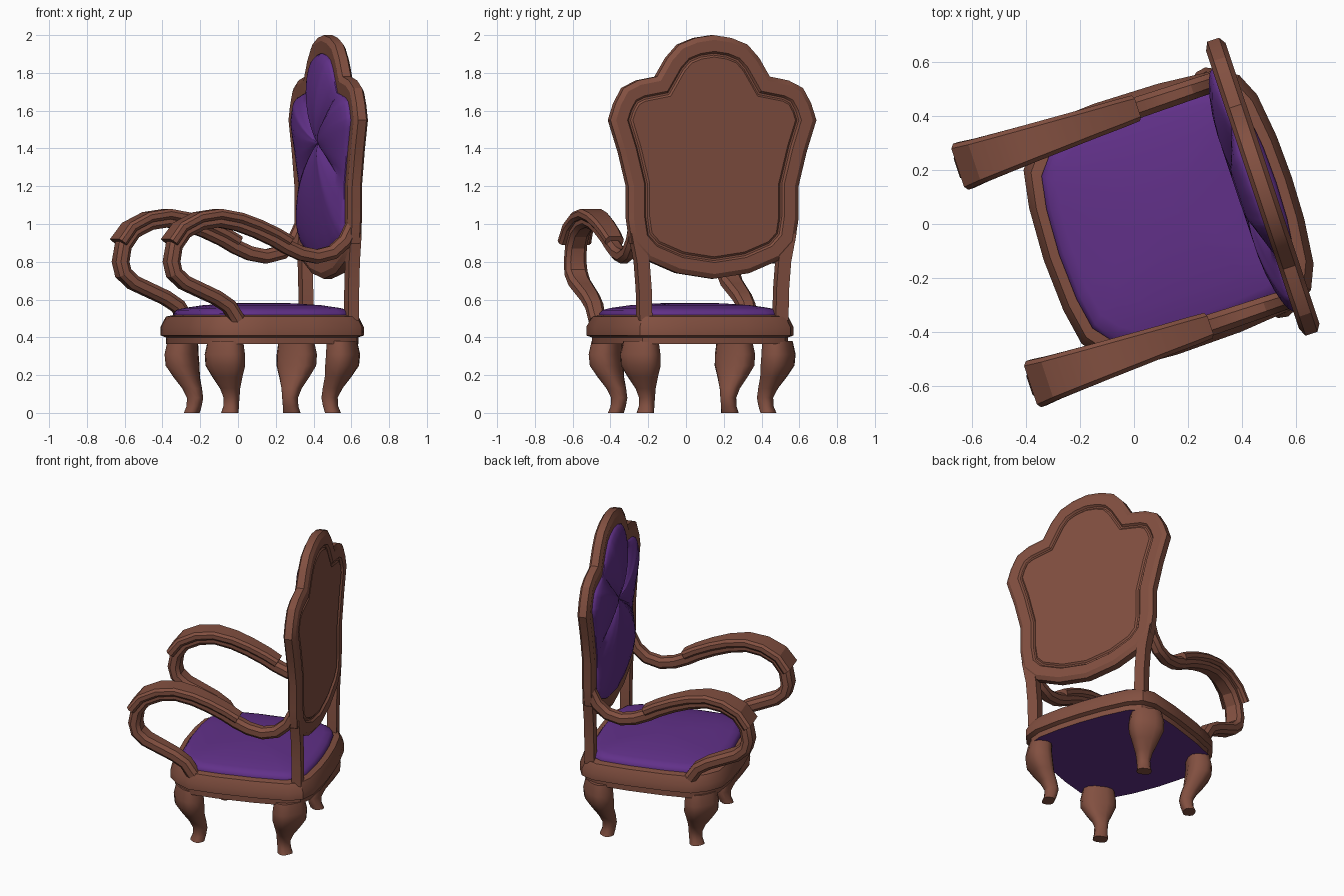
import bpy, bmesh, math
from mathutils import Vector, Matrix

if "Cube" in bpy.data.objects:
    bpy.data.objects.remove(bpy.data.objects["Cube"])

# The chair is built facing local -x, then turned about z
TURN = Matrix.Rotation(math.radians(18.5), 4, 'Z')
YC = -0.02


def material(name, rgb):
    m = bpy.data.materials.new(name)
    m.diffuse_color = (*rgb, 1)
    m.use_nodes = True
    m.node_tree.nodes["Principled BSDF"].inputs["Base Color"].default_value = m.diffuse_color
    return m


WOOD = material("brown wood", (0.225, 0.08, 0.052))
PURPLE = material("purple fabric", (0.12, 0.03, 0.25))


def loft(name, rings, mat, angle=30, caps=(None, None)):
    """Skin a list of closed rings; caps may override the end materials."""
    bm = bmesh.new()
    vs = [[bm.verts.new(p) for p in r] for r in rings]
    n = len(rings[0])
    for a, b in zip(vs, vs[1:]):
        for i in range(n):
            bm.faces.new((a[i], a[(i + 1) % n], b[(i + 1) % n], b[i]))
    ends = [bm.faces.new(vs[0]), bm.faces.new(vs[-1])]
    mats = [mat]
    for f, c in zip(ends, caps):
        if c:
            mats.append(c)
            f.material_index = len(mats) - 1
    bmesh.ops.recalc_face_normals(bm, faces=bm.faces)
    bm.transform(TURN @ Matrix.Translation((0, YC, 0)))
    me = bpy.data.meshes.new(name)
    bm.to_mesh(me)
    bm.free()
    for m in mats:
        me.materials.append(m)
    ob = bpy.data.objects.new(name, me)
    bpy.context.collection.objects.link(ob)
    bpy.ops.object.select_all(action='DESELECT')
    ob.select_set(True)
    bpy.context.view_layer.objects.active = ob
    bpy.ops.object.shade_smooth_by_angle(angle=math.radians(angle))
    return ob


def mirrored(half, axis):
    """Close a half outline whose first and last points lie on the mirror line."""
    flip = [tuple(-c if i == axis else c for i, c in enumerate(p)) for p in half[-2:0:-1]]
    return [Vector(p) for p in list(half) + flip]


def inset(poly, d):
    """Offset a clockwise outline inwards."""
    out = []
    n = len(poly)
    for i, p in enumerate(poly):
        a = (p - poly[i - 1]).normalized()
        b = (poly[(i + 1) % n] - p).normalized()
        na, nb = Vector((a.y, -a.x)), Vector((b.y, -b.x))
        m = (na + nb).normalized()
        out.append(p + m * d / max(m.dot(na), 0.8))
    return out


# Seat: moulded wooden rim and purple cushion
seat_half = [(-.36, 0), (-.35, .2), (-.325, .34), (-.26, .42), (-.168, .48), (0, .49),
             (.25, .485), (.465, .465), (.545, .42), (.585, .33), (.605, .16), (.61, 0)]
seat = mirrored(seat_half, 1)


def seat_ring(d, z):
    k = 1 - d / 0.48
    return [(0.125 + (p.x - 0.125) * k, p.y * k, z) for p in seat]


loft("seat_rim", [seat_ring(d, z) for d, z in
                  ((.025, .365), (.025, .4), (0, .41), (0, .455), (.025, .51), (.07, .52))],
     WOOD, caps=(PURPLE, None))
loft("seat_cushion", [seat_ring(d, z) for d, z in
                      ((.06, .50), (.06, .525), (.075, .545), (.11, .555), (.2, .57),
                       (.33, .58), (.43, .583))], PURPLE, 40)

# Back panel: shaped frame with a recessed plate
back_half = [(0, 2.0), (.1, 1.985), (.19, 1.95), (.255, 1.88), (.315, 1.78), (.42, 1.76),
             (.5, 1.72), (.545, 1.64), (.575, 1.55), (.52, 1.38), (.475, 1.2), (.475, 1.03),
             (.455, .9), (.37, .81), (.2, .74), (0, .71)]
back = mirrored(back_half, 0)


def back_ring(d, x):
    return [(x, p.x, p.y) for p in inset(back, d)]


loft("back_frame", [back_ring(d, x) for d, x in
                    ((.11, .485), (.1, .465), (.03, .457), (0, .472), (0, .518), (.025, .535),
                     (.085, .535), (.095, .522), (.105, .522), (.115, .53))], WOOD)

# Tufted back cushion: four lobes with creases running to the tuft
inner = inset(back, .095)
fine = []
for i, p in enumerate(inner):
    q = inner[(i + 1) % len(inner)]
    fine += [p.lerp(q, k / 3) for k in range(3)]
tuft = Vector((0, 1.43))
creases = (12, 30, 60, 78)
rings = [[(.49, p.x, p.y) for p in fine]]
for t in (1, .97, .9, .8, .65, .5, .35, .2, .1, .03):
    ring = []
    for i, p in enumerate(fine):
        gap = min(min(abs(i - c), len(fine) - abs(i - c)) for c in creases)
        lobe = math.sin(min(1, gap / 6) * math.pi / 2) ** .6
        puff = math.sin(math.pi * t) ** .55 if t < 1 else 0
        q = tuft.lerp(p, t)
        ring.append((.458 - .012 * (1 - t) - puff * (.008 + .046 * lobe), q.x, q.y))
    rings.append(ring)
loft("back_cushion", rings, PURPLE, 45)


# Arms: chamfered bars swept along a scroll in the side plane
def sweep(name, path, widths, thick, offset, y):
    rings = []
    for i, p in enumerate(path):
        a, b = Vector(path[max(i - 1, 0)]), Vector(path[min(i + 1, len(path) - 1)])
        t = (b - a).normalized()
        n = Vector((t.y, -t.x))
        f = i / (len(path) - 1) * (len(widths) - 1)
        k = min(int(f), len(widths) - 2)
        w = (widths[k] + (widths[k + 1] - widths[k]) * (f - k)) / 2
        h, c = thick / 2, thick * .27
        ring = []
        for u, v in ((w, h - c), (w - c, h), (c - w, h), (-w, h - c),
                     (-w, c - h), (c - w, -h), (w - c, -h), (w, c - h)):
            q = Vector(p) + n * (offset + v)
            ring.append((q.x, y + u, q.y))
        rings.append(ring)
    loft(name, rings, WOOD, 25)


arm = [(.49, .99), (.45, .91), (.38, .85), (.29, .828), (.2, .845), (.12, .88), (.05, .92),
       (-.05, .965), (-.15, 1.0), (-.26, 1.02), (-.36, 1.005), (-.45, .96), (-.505, .885),
       (-.52, .8), (-.505, .74), (-.45, .69), (-.36, .65), (-.27, .61), (-.2, .565), (-.15, .49)]

for s, side in ((1, "left"), (-1, "right")):
    sweep(f"{side}_arm_rail", arm, (.07, .08, .1, .12, .085), .075, 0, s * .425)
    sweep(f"{side}_arm_rest", arm[5:13], (.1, .12, .15, .18), .055, .033, s * .425)

    # Rear posts holding up the back
    post = [[(.5 + dx * .03, s * y + dy * .035, z) for dx, dy in ((-1, -1), (1, -1), (1, 1), (-1, 1))]
            for z, y in ((.49, .38), (.65, .383), (.8, .395), (.95, .425))]
    loft(f"{side}_rear_post", post, WOOD)

    # Cabriole legs, bulging out along the diagonal
    for d, end, fx, fy in ((-1, "front", -.15, .31), (1, "back", .40, .335)):
        out = Vector((d, s, 0)).normalized()
        tan = Vector((-out.y, out.x, 0))
        leg = []
        for z, off, r, w in ((.38, .065, .07, .095), (.31, .072, .077, .108), (.25, .066, .077, .106),
                             (.19, .042, .062, .08), (.13, .01, .05, .052), (.08, -.008, .042, .04),
                             (.035, -.002, .038, .04), (0, .012, .038, .046)):
            ring = []
            for i in range(12):
                a = math.tau * (i + .5) / 12
                cx, cy = math.cos(a), math.sin(a)
                u = math.copysign(abs(cx) ** .75, cx) * r
                v = math.copysign(abs(cy) ** .75, cy) * w
                ring.append(Vector((fx, s * fy, z)) + out * (off + u) + tan * v)
            leg.append(ring)
        loft(f"{side}_{end}_leg", leg, WOOD, 40)
